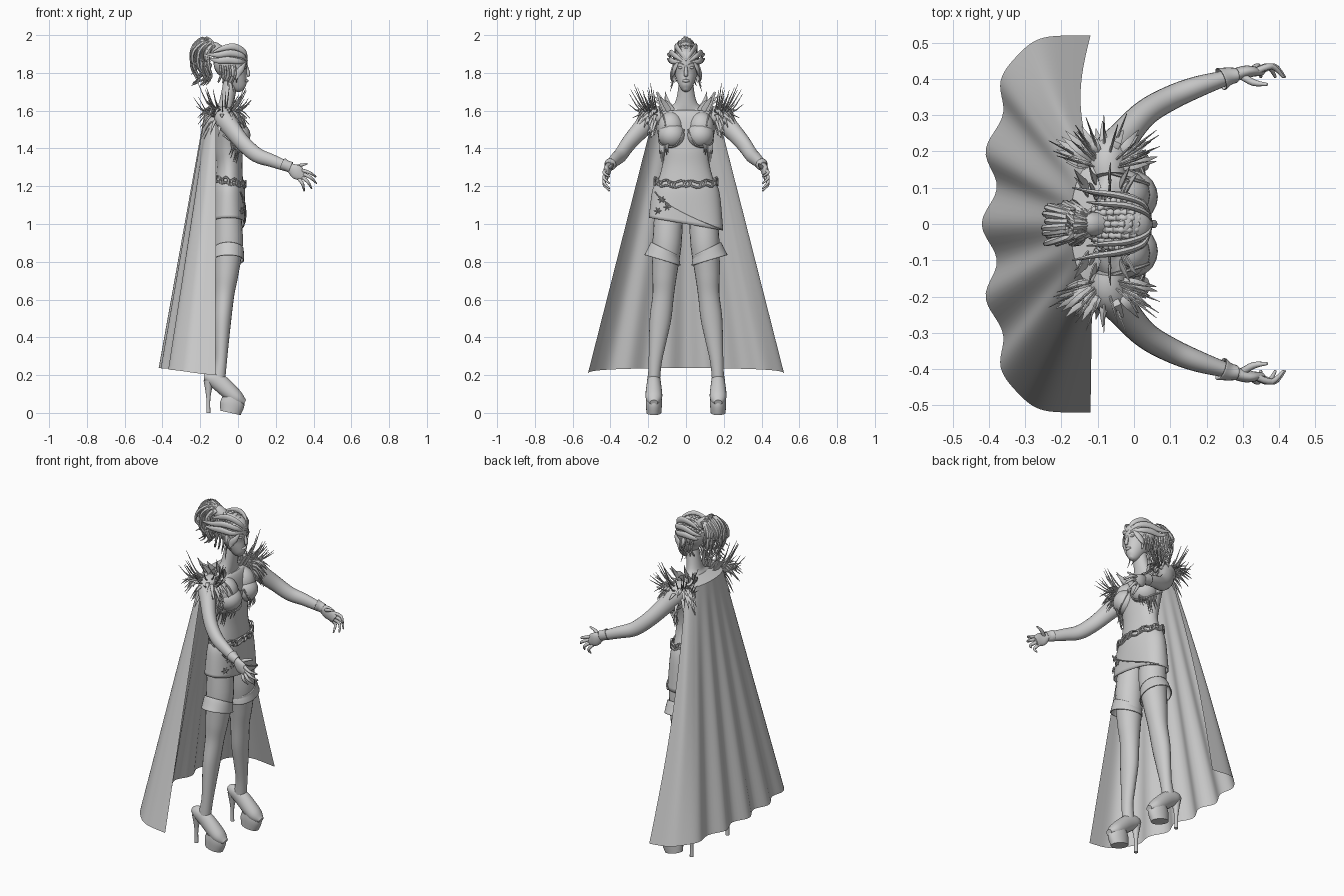
import bpy, bmesh, math, random
from math import sin, cos, pi, tau
from random import uniform
from mathutils import Vector

random.seed(4)
if "Cube" in bpy.data.objects:
    bpy.data.objects.remove(bpy.data.objects["Cube"])

grey = bpy.data.materials.new("plain grey")
grey.use_nodes = True
COLOUR = (0.6, 0.6, 0.6, 1)
grey.diffuse_color = COLOUR
grey.node_tree.nodes["Principled BSDF"].inputs["Base Color"].default_value = COLOUR
FORWARD, UP = Vector((1, 0, 0)), Vector((0, 0, 1))


def spline(points, steps):
    """Smooth curve through points of any dimension."""
    out, last = [], len(points) - 1
    for i in range(last):
        before, start, end, after = (points[max(0, min(last, i + k))] for k in (-1, 0, 1, 2))
        for step in range(steps):
            t = step / steps
            out.append([b + t / 2 * (c - a + t * (2 * a - 5 * b + 4 * c - d + t * (3 * (b - c) + d - a)))
                        for a, b, c, d in zip(before, start, end, after)])
    return out + [list(points[-1])]


def tube(bm, points, ref=FORWARD, sides=20, steps=4, cap=True, closed=False):
    """Sweep an ellipse along rows of x, y, z, half width on ref and half width across."""
    points = [(*p, p[-1]) if len(p) == 4 else p for p in points]
    rows = points if closed else spline(points, steps)
    centres = [Vector(row[:3]) for row in rows]
    count, rings = len(rows), []
    for i, row in enumerate(rows):
        low, high = ((i - 1) % count, (i + 1) % count) if closed else (max(i - 1, 0), min(i + 1, count - 1))
        along = (centres[high] - centres[low]).normalized()
        u = ref - along * ref.dot(along)
        u = u.normalized() if u.length > 0.01 else along.orthogonal().normalized()
        v = along.cross(u)
        rings.append([bm.verts.new(centres[i] + u * row[3] * cos(a) + v * row[4] * sin(a))
                      for a in (tau * k / sides for k in range(sides))])
    for i in range(count if closed else count - 1):
        a, b = rings[i], rings[(i + 1) % count]
        for k in range(sides):
            m = (k + 1) % sides
            bm.faces.new((a[k], a[m], b[m], b[k]))
    if cap and not closed:
        bm.faces.new(rings[0][::-1])
        bm.faces.new(rings[-1])


def ball(bm, centre, radii):
    made = bmesh.ops.create_uvsphere(bm, u_segments=20, v_segments=12, radius=1)["verts"]
    for v in made:
        v.co = Vector([c + r * value for c, r, value in zip(centre, radii, v.co)])


def finish(name, bm, mirror=False, thick=0):
    bmesh.ops.recalc_face_normals(bm, faces=bm.faces)
    mesh = bpy.data.meshes.new(name)
    bm.to_mesh(mesh)
    bm.free()
    mesh.materials.append(grey)
    ob = bpy.data.objects.new(name, mesh)
    bpy.context.collection.objects.link(ob)
    bpy.ops.object.select_all(action="DESELECT")
    ob.select_set(True)
    bpy.context.view_layer.objects.active = ob
    bpy.ops.object.shade_smooth_by_angle(angle=math.radians(50))
    if thick:
        ob.modifiers.new("thickness", "SOLIDIFY").thickness = thick
    if mirror:
        ob.modifiers.new("mirror", "MIRROR").use_axis = (False, True, False)


def part(name, paths, mirror=False, thick=0, **options):
    bm = bmesh.new()
    for path in paths:
        tube(bm, path, **options)
    finish(name, bm, mirror, thick)


def strand(points, radius, tip=0.15):
    """Give a path a radius that narrows to its tip."""
    last = len(points) - 1
    return [(*p, radius * (1 - (1 - tip) * (i / last) ** 2)) for i, p in enumerate(points)]


def band(points, width):
    """Give a path a flat leaf shape, widest in the middle."""
    last = len(points) - 1
    swell = [width * (.2 + .8 * sin(pi * i / last)) for i in range(last + 1)]
    return [(*p, w, w / 2) for p, w in zip(points, swell)]


# Torso and neck
part("torso", [[(-.05, 0, 1.05, .07, .16), (-.05, 0, 1.15, .08, .17), (-.045, 0, 1.3, .068, .128),
                (-.05, 0, 1.4, .075, .13), (-.06, 0, 1.55, .07, .165), (-.07, 0, 1.6, .05, .13),
                (-.06, 0, 1.64, .04, .06), (-.04, 0, 1.76, .036)]], sides=32, steps=6)
bm = bmesh.new()
ball(bm, (-.01, .075, 1.47), (.076, .074, .07))
ball(bm, (-.03, .08, 1.51), (.075, .07, .085))
finish("bust", bm, True)

# Bodice trim, strap and hanging fringe
trim = [(.03, .01, 1.5), (.05, .05, 1.42), (.02, .1, 1.41), (-.02, .14, 1.43), (-.08, .14, 1.47)]
strap = [(.04, .11, 1.52), (.01, .12, 1.57), (-.06, .14, 1.61)]
part("bodice_trim", [strand(trim, .005, 1), strand(strap, .005, 1)], True, sides=6)
fringe = []
for i in range(12):
    f, drop = i / 11, uniform(.04, .12)
    x, y = .04 - .08 * f, .095 + .045 * f
    fringe.append(strand([(x, y, 1.43), (x + .006, y, 1.43 - drop / 2), (x - .008, y, 1.43 - drop)], .0045))
part("bodice_fringe", fringe, True, sides=5, steps=2)


# Slanted wrap skirt, squared off over the thighs, with a diagonal flap edge
def skirt_front(y):
    return -.048 + .088 * max(0, 1 - abs(y / .197) ** 3) ** .4


bm = bmesh.new()
tube(bm, [(-.05, 0, 1.225, .082, .158), (-.05, 0, 1.16, .088, .18), (-.05, 0, 1, .085, .197)],
     sides=48, steps=6, cap=False)
for v in bm.verts:
    drop = (1.225 - v.co.z) / .225
    v.co.x = -.05 + (v.co.x + .05) * (1 + .35 * drop * (v.co.y / .197) ** 2)
    v.co.z -= .17 * v.co.y * drop
finish("skirt", bm, False, .004)
flap = []
for i in range(16):
    y = -.165 + .355 * i / 15
    flap.append((skirt_front(y), y, 1.17 - .2 * (i / 15) ** .7, .004))
part("skirt_flap_edge", [flap], sides=6, steps=2)

# Jagged belt, doubled, and hip rosettes
for name, sign in (("belt_upper", 1), ("belt_lower", -1)):
    loop = []
    for i in range(72):
        a = tau * i / 72
        zigzag = sign * .014 * (1 if (i // 2) % 3 else -1) + .006 * sin(i)
        loop.append((-.047 + .088 * cos(a), .167 * sin(a), 1.225 - .015 * cos(a) + zigzag, .006))
    part(name, [loop], closed=True, sides=6, ref=UP)
rosettes = []
for centre_y, centre_z in ((-.13, 1.13), (-.1, 1.09), (-.15, 1.07)):
    for k in range(6):
        a = tau * k / 6
        spots = [(centre_y + r * cos(a), centre_z + r * sin(a)) for r in (.003, .013, .021)]
        rosettes.append(strand([(skirt_front(y), y, z) for y, z in spots], .005))
part("hip_rosettes", rosettes, sides=5, steps=2)

# Legs in tall boots
part("leg", [[(-.055, .09, 1.1, .068, .075), (-.05, .1, .9, .076, .077), (-.06, .113, .74, .063, .066),
              (-.07, .12, .63, .051, .057), (-.08, .135, .5, .045, .057), (-.085, .15, .38, .037, .046),
              (-.09, .163, .27, .031, .035), (-.105, .17, .17, .037, .032)]], True, steps=6)
# Flared, tilted thigh cuffs
bm = bmesh.new()
tube(bm, [(-.05, .11, .868, .08), (-.05, .118, .845, .081, .085), (-.05, .125, .808, .083, .097)],
     sides=32, cap=False)
for v in bm.verts:
    v.co.z += .12 * (v.co.y - .12)
finish("thigh_cuff", bm, True, .006)

# High-heeled platform shoes
part("shoe_upper", [[(-.18, .17, .19, .017), (-.15, .17, .187, .036, .032), (-.1, .17, .162, .046, .037),
                     (-.01, .17, .082, .04, .044), (.036, .17, .055, .015, .02)]], True, ref=UP, steps=6)
part("shoe_platform", [[(-.04, .17, 0, .055, .039), (-.03, .17, .05, .065, .043), (-.03, .17, .085, .055, .041)]],
     True, sides=24)
part("shoe_heel", [[(-.157, .17, 0, .011), (-.157, .17, .08, .011), (-.155, .17, .17, .027)]], True, sides=12)

# Arms, gloves and hands
part("arm", [[(-.07, .13, 1.575, .05), (-.07, .185, 1.557, .058, .054), (-.03, .24, 1.5, .05, .044),
              (.03, .305, 1.425, .043, .037), (.1, .347, 1.365, .04, .034), (.18, .38, 1.335, .034, .029),
              (.285, .412, 1.295, .025, .017)]], True, ref=UP, steps=6)
part("glove_cuff", [[(.24, .4, 1.316, .033), (.26, .407, 1.308, .028, .025), (.28, .41, 1.3, .029, .021)]],
     True, .003, ref=UP, cap=False)
part("palm", [[(.275, .41, 1.3, .024, .018), (.31, .42, 1.275, .038, .017), (.348, .42, 1.25, .025, .011)]],
     True, ref=UP)
digits = [strand([(.295, .41, 1.295), (.33, .39, 1.31), (.368, .385, 1.32)], .011, .4)]
for x, z, tip_x, tip_z in ((.335, 1.285, .412, 1.25), (.343, 1.266, .416, 1.215),
                           (.337, 1.25, .39, 1.187), (.322, 1.24, .35, 1.175)):
    knuckle = ((x + tip_x) / 2 + .006, .435, (z + tip_z) / 2 + .004)
    digits.append(strand([(x, .42, z), knuckle, (tip_x, .405, tip_z)], .01, .4))
part("fingers", digits, True, sides=8)

# Head and face
part("head", [[(.022, 0, 1.705, .012), (.012, 0, 1.722, .036, .03), (-.006, 0, 1.76, .055, .048),
               (-.022, 0, 1.8, .072, .06), (-.03, 0, 1.85, .08, .067), (-.033, 0, 1.9, .075, .064),
               (-.04, 0, 1.943, .02)]], sides=28, steps=6)
part("nose", [[(.044, 0, 1.845, .005), (.055, 0, 1.793, .01, .012), (.048, 0, 1.785, .005, .009)]], sides=10)
part("lips", [[(.036, -.02, 1.757, .004), (.046, 0, 1.758, .009), (.036, .02, 1.757, .004)]], sides=10, ref=UP)
bm = bmesh.new()
ball(bm, (.036, .028, 1.828), (.01, .014, .007))
ball(bm, (-.025, .066, 1.81), (.02, .01, .03))
finish("eyes_and_ears", bm, True)
part("eyebrow", [strand([(.045, .012, 1.842), (.042, .032, 1.852), (.022, .052, 1.846)], .004, .5)], True, sides=6)

# Braided hair running back over the skull
braids = []
for j in range(-4, 5):
    across = j / 4.6
    width = math.sqrt(1 - across * across)
    path = []
    for i in range(29):
        a = math.radians(35 + 125 * i / 28)
        path.append((-.045 + .088 * cos(a) * (.55 + .45 * width), .074 * across * sin(a) ** .4,
                     1.855 + .086 * sin(a) * width, .009 + .003 * sin(i * 2 + j)))
    braids.append(path)
part("braids", braids, sides=7, steps=1, ref=UP)
bm = bmesh.new()
ball(bm, (-.06, 0, 1.855), (.07, .072, .082))
finish("hair_cap", bm)

# Headdress bands rising in a V from the forehead and sweeping back
sweeps = [[(.05, 0, 1.865), (.034, .03, 1.91), (-.02, .05, 1.938), (-.08, .055, 1.93), (-.13, .06, 1.91)],
          [(.046, .016, 1.862), (.025, .056, 1.89), (-.04, .078, 1.905), (-.11, .088, 1.895), (-.17, .1, 1.9)],
          [(.043, .03, 1.858), (.01, .068, 1.86), (-.05, .082, 1.868), (-.11, .085, 1.865), (-.15, .1, 1.875)],
          [(.04, .042, 1.855), (.022, .06, 1.825), (-.005, .066, 1.79), (-.008, .06, 1.75)]]
part("headdress", [band(sweep, .018) for sweep in sweeps], True, sides=10, ref=UP)

# Ponytail and loose curls
tail = []
for i in range(46):
    side, spread, end = uniform(-1, 1), uniform(.05, 1), uniform(1.73, 1.86)
    top = 1.935 + .055 * spread * (1 - abs(side) / 2)
    reach = [(.11, 0, .015, 1.925), (.13, .04, .035, top), (.15, .085, .055, top - .04),
             (.14, .11, .06, (top + end) / 2 - .02), (.13, .09, .05, end + .03), (.15, .1, .06, end)]
    tail.append(strand([(-x - fan * spread, y * side, z) for x, fan, y, z in reach], .011))
part("ponytail", tail, sides=6)
part("ponytail_tie", [[(-.09, 0, 1.91, .03), (-.125, 0, 1.93, .034), (-.15, 0, 1.945, .025)]], ref=UP)
curls = [strand([(-.02 - d, .066, 1.84), (-.015 - d, .08, 1.79), (-.03 - d, .07, 1.75), (-.025 - d, .085, 1.7 + d)],
                .007) for d in (0, .025, .05, .075)]
part("loose_curls", curls, True, sides=6)

# Feathered shoulder pieces: broad drooping feathers and thin upswept barbs
feathers = []
for i in range(70):
    barb = i % 3 == 0
    a = uniform(-1.9, 1.9)
    lift = uniform(.2, .9) if barb else uniform(-.9, .35)
    length = uniform(.1, .15) if barb else uniform(.07, .12)
    width = .004 if barb else .012
    curl = UP * uniform(.01, .045) * (1 if barb else -1)
    out = Vector((sin(a) * .9, cos(a) * .6 + .3, lift)).normalized()
    root = Vector((-.08, .15, 1.575)) + out * .04
    middle = root + out * length / 2 - curl * .4
    feathers.append([(*root, .004, width * .7), (*middle, .004, width), (*(root + out * length + curl), .001)])
part("shoulder_feathers", feathers, True, sides=6, steps=3, ref=UP)
collar = [[(-.075 + .05 * cos(a), .09 + .03 * sin(a), 1.6, .004, .016),
           (-.08 + .07 * cos(a), .115 + .02 * sin(a), 1.64, .004, .014),
           (-.08 + .09 * cos(a), .14 + .03 * sin(a), 1.675 + .03 * sin(a * 3), .001)]
          for a in (tau * k / 9 for k in range(9))]
part("collar_feathers", collar, True, sides=6)

# Long cape: closes over the shoulders, folds grow towards the wavy hem
bm = bmesh.new()
grid, columns, rows = [], 84, 24
for r in range(-1, rows + 1):
    t = max(r, 0) / rows
    line = []
    for i in range(columns + 1):
        a = pi * (i / columns - .5)
        c, s = max(0, cos(a)), -sin(a)
        neck = Vector((-.09 - .02 * c, .1 * s, 1.625))
        shoulder = Vector((-.115 - .06 * c, .165 * s, 1.6))
        hem = Vector((-.12 - .28 * c ** .4 - .02 * c * cos(16 * s), .52 * s, .2 + .037 * c ** .5))
        bow = FORWARD * -.03 * sin(pi * t) * max(0, 1 - 5 * i / columns)
        line.append(bm.verts.new(neck if r < 0 else shoulder.lerp(hem, t) + bow))
    grid.append(line)
for a, b in zip(grid, grid[1:]):
    for i in range(columns):
        bm.faces.new((a[i], a[i + 1], b[i + 1], b[i]))
finish("cape", bm)
